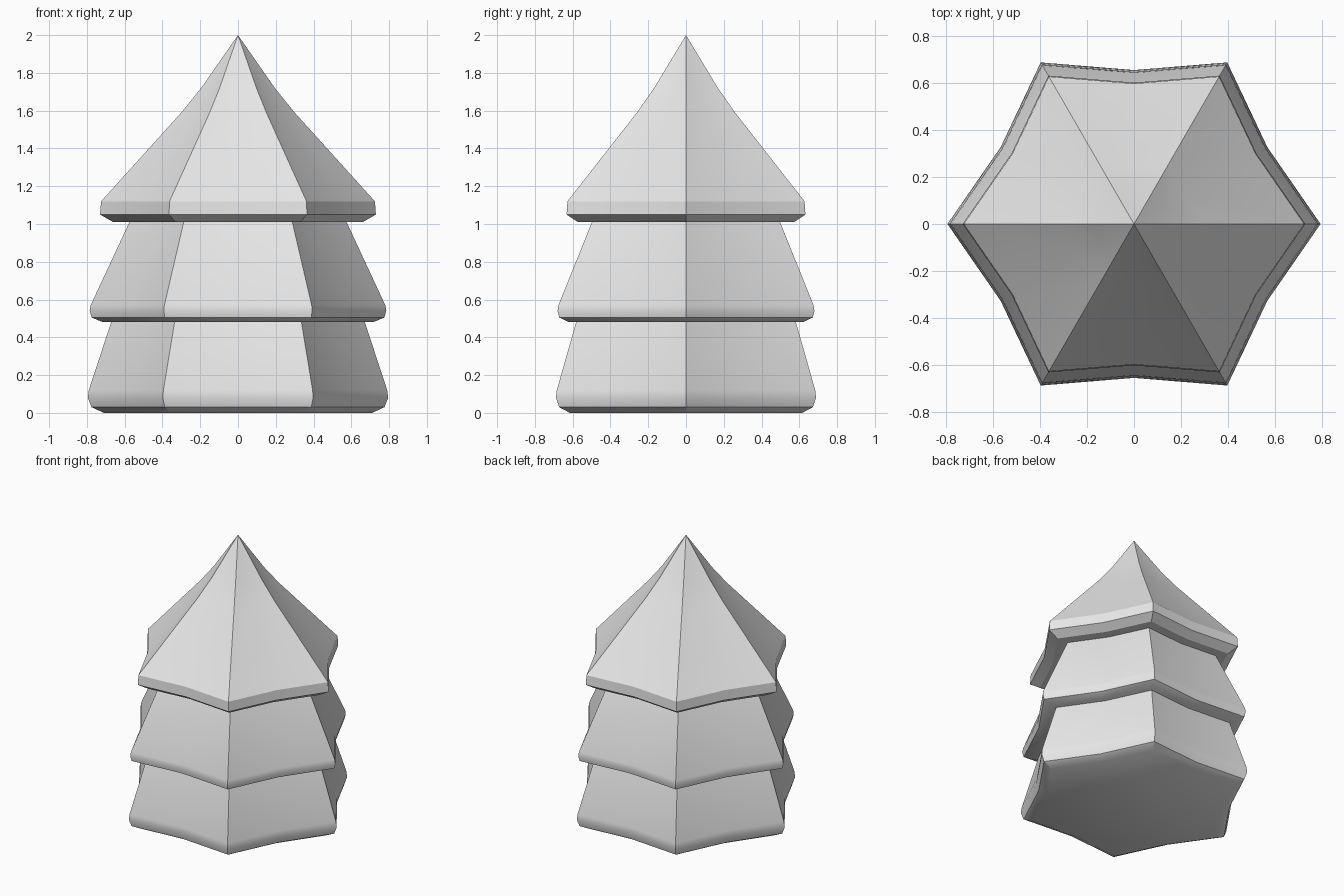
import bpy, bmesh, math

cube = bpy.data.objects.get("Cube")
if cube:
    bpy.data.objects.remove(cube)

SIDES = 12      # six points with six shallow valleys between them
VALLEY = 0.825  # valley radius relative to point radius

grey = bpy.data.materials.new("plain_grey")
grey.use_nodes = True
grey.diffuse_color = (0.8, 0.8, 0.8, 1)
grey.node_tree.nodes["Principled BSDF"].inputs["Base Color"].default_value = (0.8, 0.8, 0.8, 1)


def star_ring(bm, radius, z):
    ring = []
    for i in range(SIDES):
        a = math.tau * i / SIDES
        r = radius * (VALLEY if i % 2 else 1)
        ring.append(bm.verts.new((r * math.cos(a), r * math.sin(a), z)))
    return ring


def tier(name, profile):
    """Loft star rings from the bottom up; a zero radius closes to a tip."""
    bm = bmesh.new()
    rings = [star_ring(bm, r, z) for r, z in profile if r > 0]
    bm.faces.new(list(reversed(rings[0])))
    for low, high in zip(rings, rings[1:]):
        for i in range(SIDES):
            j = (i + 1) % SIDES
            bm.faces.new((low[i], low[j], high[j], high[i]))
    if profile[-1][0] == 0:
        tip = bm.verts.new((0, 0, profile[-1][1]))
        for i in range(SIDES):
            bm.faces.new((rings[-1][i], rings[-1][(i + 1) % SIDES], tip))
    else:
        bm.faces.new(rings[-1])
    mesh = bpy.data.meshes.new(name)
    bm.to_mesh(mesh)
    bm.free()
    mesh.materials.append(grey)
    obj = bpy.data.objects.new(name, mesh)
    bpy.context.collection.objects.link(obj)
    bpy.ops.object.select_all(action="DESELECT")
    obj.select_set(True)
    bpy.context.view_layer.objects.active = obj
    bpy.ops.object.shade_smooth_by_angle(angle=math.radians(30))


# Three stacked tiers, each tucked slightly into the one above
tier("lower_tier", [(0.71, 0), (0.775, 0.03), (0.795, 0.08), (0.79, 0.12),
                    (0.67, 0.485), (0.66, 0.51)])
tier("middle_tier", [(0.715, 0.48), (0.775, 0.505), (0.785, 0.54), (0.78, 0.57),
                     (0.575, 1.01), (0.56, 1.04)])
tier("top_tier", [(0.66, 1.01), (0.73, 1.05), (0.725, 1.12),
                  (0.30, 1.59), (0.195, 1.72), (0, 2)])
